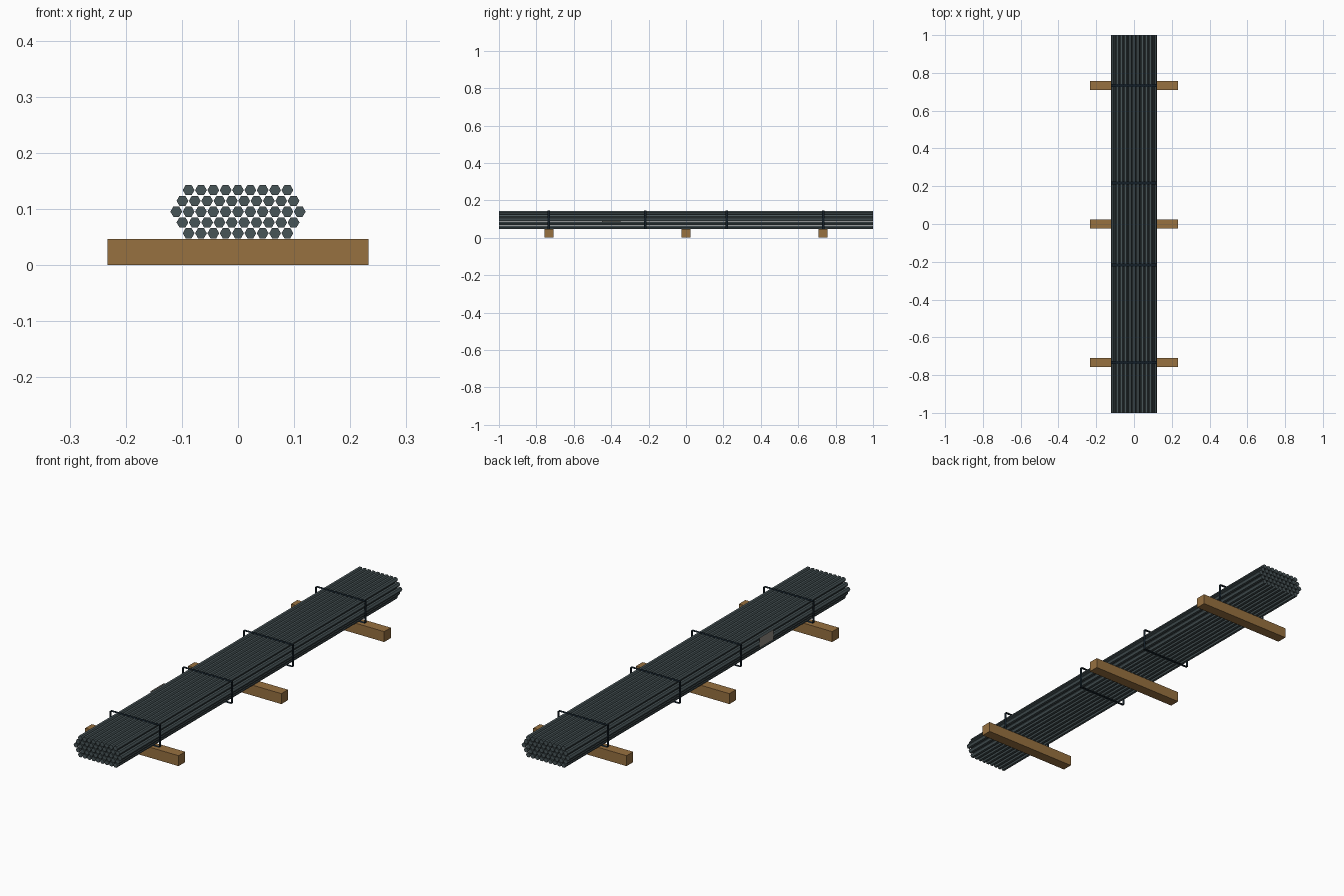
import bpy, bmesh, math
from mathutils import Matrix, Vector

if "Cube" in bpy.data.objects:
    bpy.data.objects.remove(bpy.data.objects["Cube"])


def material(name, rgb):
    m = bpy.data.materials.new(name)
    m.diffuse_color = (*[(c / 255) ** 2.2 for c in rgb], 1)
    m.use_nodes = True
    m.node_tree.nodes["Principled BSDF"].inputs["Base Color"].default_value = m.diffuse_color
    return m


STEEL = material("dark steel", (73, 85, 88))
WOOD = material("brown wood", (150, 112, 66))
BAND = material("black band", (26, 36, 44))
LABEL = material("grey label", (145, 138, 130))


def finish(name, bm, mat):
    mesh = bpy.data.meshes.new(name)
    bm.to_mesh(mesh)
    bm.free()
    mesh.materials.append(mat)
    ob = bpy.data.objects.new(name, mesh)
    bpy.context.collection.objects.link(ob)
    return ob


# Stacked bundle of hexagonal rods, lying along y
PITCH, ROW, RADIUS = 0.022, 0.0192, 0.0105
bm = bmesh.new()
for row, count in enumerate((9, 10, 11, 10, 9)):
    for i in range(count):
        x = (i - (count - 1) / 2) * PITCH
        z = 0.0571 + row * ROW
        place = Matrix.Translation((x, 0, z)) @ Matrix.Rotation(math.pi / 2, 4, 'X')
        bmesh.ops.create_cone(bm, cap_ends=True, segments=6, radius1=RADIUS,
                              radius2=RADIUS, depth=2, matrix=place)
# Turn hexagon corners sideways if they point upward
top = max(v.co.z for v in bm.verts)
if top > 0.0571 + 4 * ROW + RADIUS * 0.95:
    bm.free()
    bm = bmesh.new()
    for row, count in enumerate((9, 10, 11, 10, 9)):
        for i in range(count):
            x = (i - (count - 1) / 2) * PITCH
            place = (Matrix.Translation((x, 0, 0.0571 + row * ROW))
                     @ Matrix.Rotation(math.pi / 2, 4, 'X')
                     @ Matrix.Rotation(math.pi / 6, 4, 'Z'))
            bmesh.ops.create_cone(bm, cap_ends=True, segments=6, radius1=RADIUS,
                                  radius2=RADIUS, depth=2, matrix=place)
finish("rod_bundle", bm, STEEL)

# Wooden bearers under the bundle
for n, y in enumerate((-0.733, 0, 0.733)):
    bm = bmesh.new()
    bmesh.ops.create_cube(bm, size=1, matrix=Matrix.Translation((0, y, 0.0235))
                          @ Matrix.Diagonal((0.466, 0.047, 0.047, 1)))
    finish(f"bearer_{n + 1}", bm, WOOD)

# Thin rectangular binding bands
HALF, LOW, HIGH, WIDTH = 0.123, 0.0475, 0.1465, 0.014
corners = [(-HALF, LOW), (HALF, LOW), (HALF, HIGH), (-HALF, HIGH)]
for n, y in enumerate((-0.733, -0.217, 0.217, 0.733)):
    bm = bmesh.new()
    front = [bm.verts.new((x, y - WIDTH / 2, z)) for x, z in corners]
    back = [bm.verts.new((x, y + WIDTH / 2, z)) for x, z in corners]
    for i in range(4):
        j = (i + 1) % 4
        bm.faces.new((front[i], front[j], back[j], back[i]))
    finish(f"band_{n + 1}", bm, BAND)

# Label sheet on the left side
bm = bmesh.new()
bm.faces.new([bm.verts.new((-0.1215, y, z)) for y, z in
              ((-0.35, 0.08), (-0.45, 0.08), (-0.45, 0.126), (-0.35, 0.126))])
finish("label", bm, LABEL)
